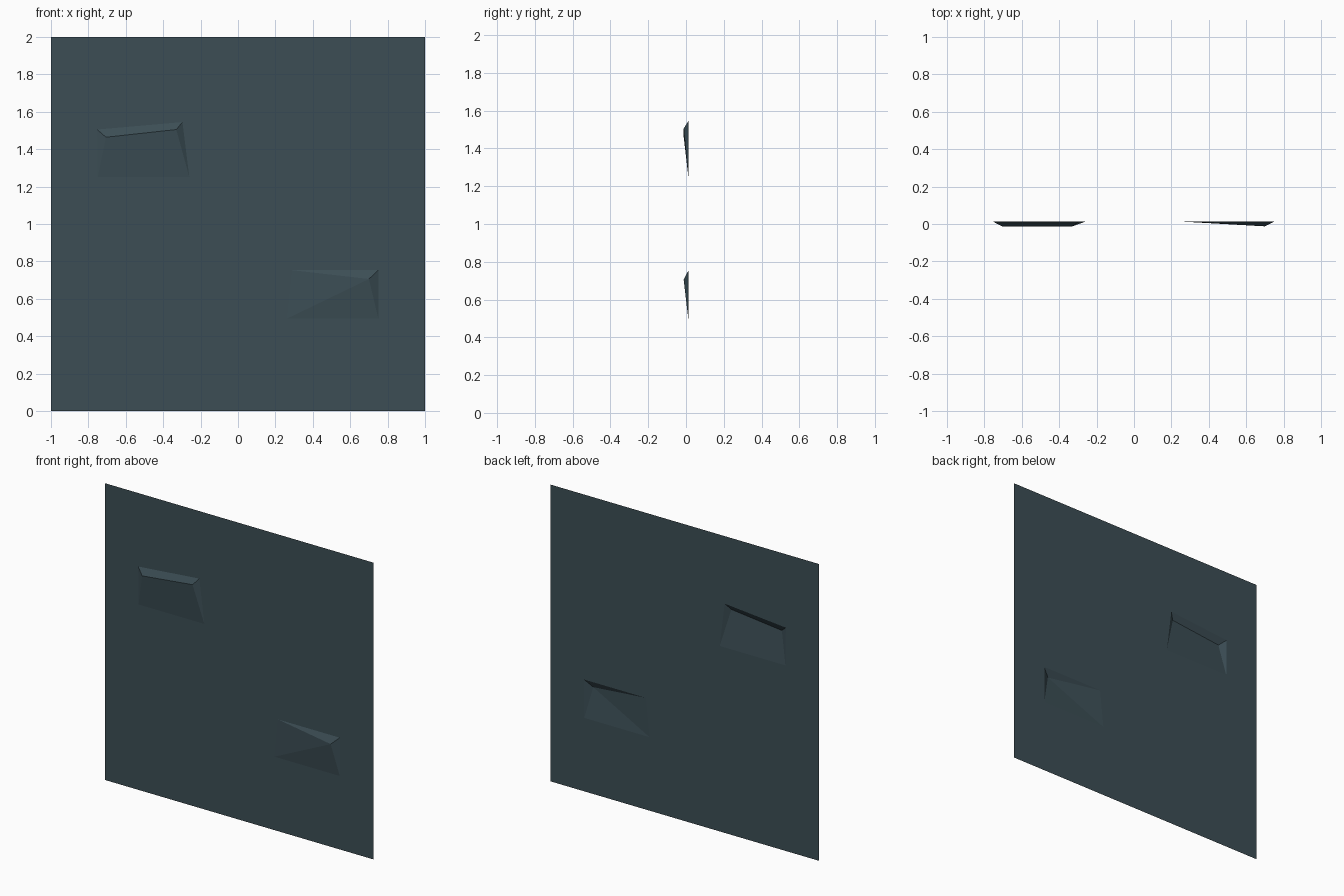
import bpy, bmesh
from mathutils import Vector

if "Cube" in bpy.data.objects:
    bpy.data.objects.remove(bpy.data.objects["Cube"])

BACK, FRONT = 0.0125, -0.0125   # sheet plane and pressed-out ridge

mat = bpy.data.materials.new("dark slate")
mat.diffuse_color = (0.045, 0.076, 0.091, 1)
mat.use_nodes = True
mat.node_tree.nodes["Principled BSDF"].inputs["Base Color"].default_value = mat.diffuse_color

bm = bmesh.new()


def vert(p, y=BACK):
    return bm.verts.new((p[0], y, p[1]))


def loop_edges(points):
    vs = [vert(p) for p in points]
    return vs, [bm.edges.new((vs[i - 1], vs[i])) for i in range(len(vs))]


# outline of the sheet and of the two pressed dents (bl, br, tr, tl)
_, outer = loop_edges([(-1, 0), (1, 0), (1, 2), (-1, 2)])
dent_a, edges_a = loop_edges([(-0.75, 1.25), (-0.26, 1.25), (-0.297, 1.545), (-0.753, 1.505)])
dent_b, edges_b = loop_edges([(0.263, 0.495), (0.75, 0.495), (0.75, 0.753), (0.29, 0.753)])

# flat sheet around the dents
bmesh.ops.triangle_fill(bm, edges=outer + edges_a + edges_b,
                        use_beauty=True, use_dissolve=False, normal=Vector((0, -1, 0)))

# upper dent: ridge with two raised corners
bl, br, tr, tl = dent_a
rl, rr = vert((-0.706, 1.464), FRONT), vert((-0.33, 1.505), FRONT)
for f in ((bl, br, rr, rl), (rl, rr, tr, tl), (br, tr, rr), (bl, rl, tl)):
    bm.faces.new(f)

# lower dent: one raised corner
bl, br, tr, tl = dent_b
rr = vert((0.70, 0.706), FRONT)
for f in ((bl, br, rr), (bl, rr, tl), (rr, tr, tl), (br, tr, rr)):
    bm.faces.new(f)

# all faces look to the front
bm.normal_update()
for f in bm.faces:
    if f.normal.y > 0:
        f.normal_flip()

mesh = bpy.data.meshes.new("dented_panel")
bm.to_mesh(mesh)
bm.free()
mesh.materials.append(mat)
bpy.context.collection.objects.link(bpy.data.objects.new("dented_panel", mesh))
